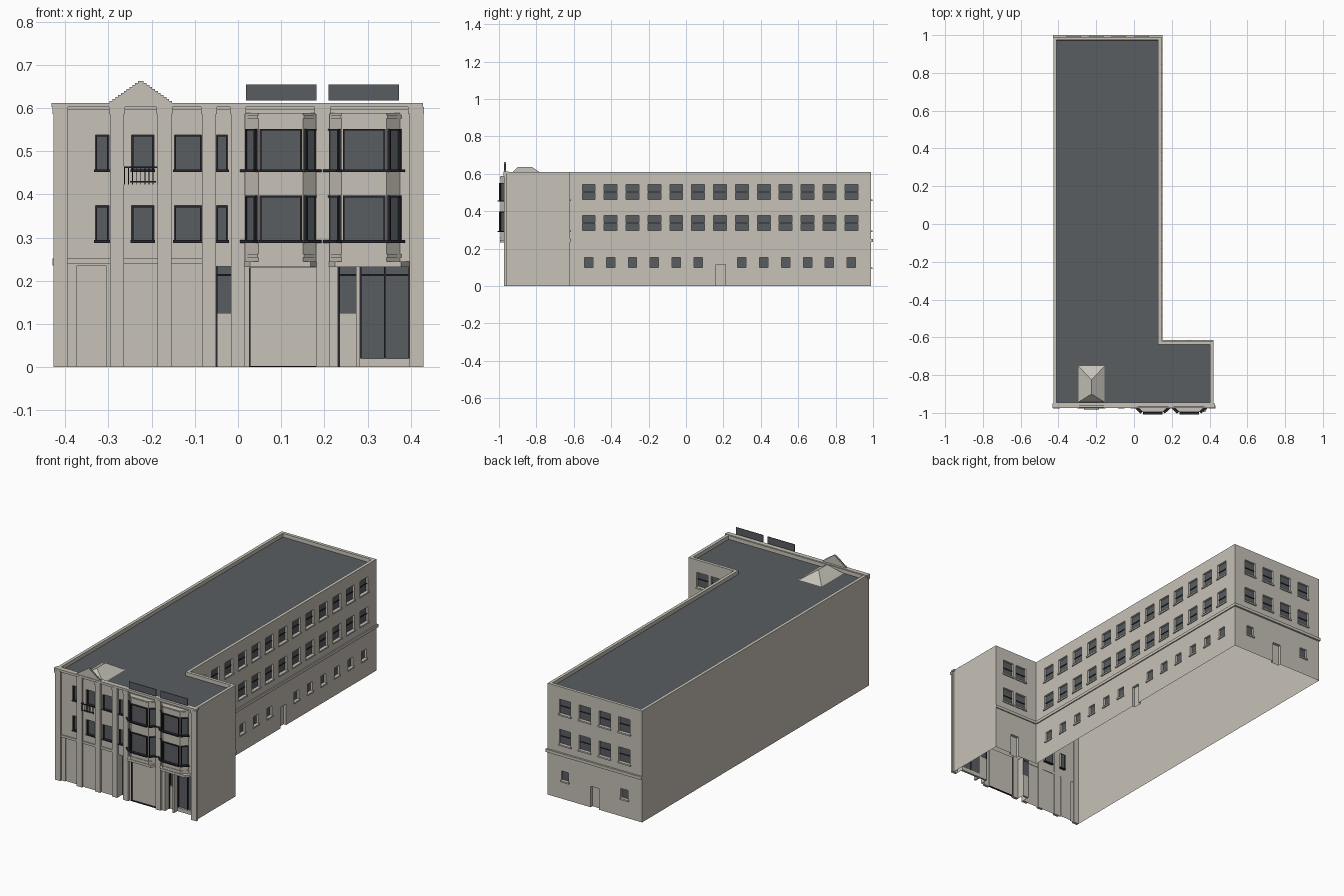
import bpy, bmesh
from mathutils import Matrix, Vector

if "Cube" in bpy.data.objects:
    bpy.data.objects.remove(bpy.data.objects["Cube"])


def material(name, rgb):
    m = bpy.data.materials.new(name)
    m.use_nodes = True
    m.diffuse_color = (*rgb, 1)
    m.node_tree.nodes["Principled BSDF"].inputs["Base Color"].default_value = (*rgb, 1)
    return m


MATS = [material("pale_stone", (0.57, 0.54, 0.48)),
        material("slate_glass", (0.10, 0.11, 0.12)),
        material("charcoal_frame", (0.02, 0.02, 0.028))]
STONE, SLATE, DARK = range(3)


def finish(bm, name):
    mesh = bpy.data.meshes.new(name)
    bm.to_mesh(mesh)
    bm.free()
    for m in MATS:
        mesh.materials.append(m)
    ob = bpy.data.objects.new(name, mesh)
    bpy.context.collection.objects.link(ob)
    return ob


class Wall:
    """A vertical plane; u runs along it, d points outward."""

    def __init__(self, origin, along):
        self.o = Vector((*origin, 0))
        self.t = Vector((*along, 0)).normalized()
        self.n = Vector((self.t.y, -self.t.x, 0))

    def slab(self, bm, u0, u1, z0, z1, d0, d1, mat=STONE, inner=None):
        c = self.o + self.t * (u0 + u1) / 2 + self.n * (d0 + d1) / 2
        c.z = (z0 + z1) / 2
        rot = Matrix((self.n, self.t, (0, 0, 1))).transposed().to_4x4()
        mtx = Matrix.Translation(c) @ rot @ Matrix.Diagonal((d1 - d0, u1 - u0, z1 - z0, 1))
        verts = bmesh.ops.create_cube(bm, size=1, matrix=mtx)["verts"]
        for f in {f for v in verts for f in v.link_faces}:
            f.normal_update()
            f.material_index = mat
            if inner is not None and f.normal.dot(self.n) < -0.9:
                f.material_index = inner


def prism(bm, pts, z0, z1):
    low = [bm.verts.new((x, y, z0)) for x, y in pts]
    high = [bm.verts.new((x, y, z1)) for x, y in pts]
    n = len(pts)
    for i in range(n):
        j = (i + 1) % n
        bm.faces.new((low[i], low[j], high[j], high[i]))
    bm.faces.new(low[::-1])
    return bm.faces.new(high)


TOP, FRONT_Y = 0.61, -0.962
front = Wall((0, FRONT_Y), (1, 0))
side = Wall((0.145, 0), (0, 1))
back = Wall((0, 0.99), (-1, 0))
notch = Wall((0, -0.62), (-1, 0))

# L-shaped shell with a sunken roof
bm = bmesh.new()
roof = prism(bm, [(-0.427, FRONT_Y), (0.42, FRONT_Y), (0.42, -0.62), (0.145, -0.62),
                  (0.145, 0.99), (-0.427, 0.99)], 0, TOP)
bm.normal_update()
bmesh.ops.inset_region(bm, faces=[roof], thickness=0.017, use_even_offset=True)
bmesh.ops.inset_region(bm, faces=[roof], thickness=0.0005, depth=-0.02, use_even_offset=True)
roof.material_index = SLATE
body = finish(bm, "building_shell")

cuts, trim, frames = bmesh.new(), bmesh.new(), bmesh.new()


def sash(wall, u, z0, z1, w):
    """Recessed plain window with sill and meeting rail."""
    a, b = u - w / 2, u + w / 2
    wall.slab(cuts, a, b, z0, z1, -0.012, 0.02, inner=SLATE)
    wall.slab(trim, a - 0.004, b + 0.004, z0 - 0.008, z0, -0.004, 0.006)
    if w > 0.05:
        m = (z0 + z1) / 2
        wall.slab(frames, a, b, m - 0.002, m + 0.002, -0.0125, -0.008, DARK)


def doorway(wall, u):
    wall.slab(cuts, u - 0.025, u + 0.025, -0.02, 0.115, -0.015, 0.02)


def glazed(wall, u0, u1, z0, z1, d):
    """Dark frame around a pane, with a dark sill."""
    t = 0.004
    for a, b in ((u0, u0 + t), (u1 - t, u1)):
        wall.slab(frames, a, b, z0, z1, d, d + 0.007, DARK)
    wall.slab(frames, u0, u1, z1 - t, z1, d, d + 0.007, DARK)
    wall.slab(frames, u0 - 0.003, u1 + 0.003, z0 - 0.001, z0 + 0.005, d, d + 0.016, DARK)


# Plain windows and doors on the side, rear and notch walls
FLOORS = ((0.297, 0.377), (0.462, 0.542))
for i in range(13):
    u = -0.52 + 0.117 * i
    for z0, z1 in FLOORS:
        sash(side, u, z0, z1, 0.069)
    if i != 6:
        sash(side, u, 0.1, 0.152, 0.045)
doorway(side, 0.185)
for z0, z1 in FLOORS:
    for x in (0.04, -0.08, -0.2, -0.32):
        sash(back, -x, z0, z1, 0.069)
    for x in (0.25, 0.335):
        sash(notch, -x, z0, z1, 0.068)
for x in (0.04, -0.32):
    sash(back, -x, 0.1, 0.152, 0.045)
doorway(back, 0.14)
doorway(notch, -0.29)

# String courses
side.slab(trim, -0.62, 0.99, 0.236, 0.252, -0.002, 0.006)
back.slab(trim, -0.151, 0.43, 0.236, 0.252, -0.002, 0.01)
notch.slab(trim, -0.42, -0.145, 0.236, 0.252, -0.002, 0.006)
front.slab(trim, -0.427, -0.052, 0.239, 0.252, -0.002, 0.006)

# Front windows on the left half
for z0, z1 in ((0.289, 0.374), (0.453, 0.538)):
    for a, b in ((-0.33, -0.299), (-0.246, -0.195), (-0.147, -0.084), (-0.05, -0.024)):
        front.slab(cuts, a, b, z0, z1, -0.012, 0.02, inner=SLATE)
        glazed(front, a, b, z0, z1, -0.0125)

# Ground floor recesses: side door, shutter and glazed entries
front.slab(cuts, -0.373, -0.306, -0.02, 0.236, -0.006, 0.02)
front.slab(cuts, 0.028, 0.181, -0.02, 0.231, -0.008, 0.02)
for a, b in ((-0.051, -0.016), (0.232, 0.398)):
    front.slab(cuts, a, b, -0.02, 0.233, -0.045, 0.02, inner=SLATE)
    front.slab(frames, a, b, 0.211, 0.216, -0.046, -0.038, DARK)
for a, b in ((-0.047, -0.016), (0.236, 0.274)):
    front.slab(trim, a, b, 0, 0.125, -0.046, -0.036)
    front.slab(frames, a - 0.004, a, 0, 0.233, -0.046, -0.034, DARK)
front.slab(trim, 0.273, 0.283, 0, 0.233, -0.046, -0.004)
front.slab(trim, 0.283, 0.398, 0, 0.02, -0.046, -0.034)
for x in (0.283, 0.338, 0.395):
    front.slab(frames, x, x + 0.003, 0.02, 0.233, -0.046, -0.036, DARK)
front.slab(frames, 0.026, 0.029, 0, 0.231, -0.008, 0.002, DARK)
front.slab(frames, 0.028, 0.181, 0, 0.003, -0.009, 0.001, DARK)

# Carve all openings, then open the underside
cutter = finish(cuts, "opening_cutter")
mod = body.modifiers.new("openings", "BOOLEAN")
mod.operation, mod.solver, mod.object = "DIFFERENCE", "EXACT", cutter
bpy.context.view_layer.objects.active = body
bpy.ops.object.modifier_apply(modifier=mod.name)
bpy.data.objects.remove(cutter)
bm = bmesh.new()
bm.from_mesh(body.data)
under = [f for f in bm.faces if f.normal.z < -0.9 and f.calc_center_median().z < 0.001]
bmesh.ops.delete(bm, geom=under, context="FACES")
bm.to_mesh(body.data)
bm.free()

# Pilasters with capitals, and the cornice
bm = bmesh.new()
for x in (-0.411, -0.28, -0.17, -0.067, 0, 0.196, 0.413):
    front.slab(bm, x - 0.016, x + 0.016, 0, 0.588, -0.004, 0.011)
    front.slab(bm, x - 0.019, x + 0.018, 0.586, 0.602, -0.002, 0.014)
finish(bm, "pilasters")
bm = bmesh.new()
front.slab(bm, -0.428, 0.424, 0.596, 0.603, -0.002, 0.008)
front.slab(bm, -0.432, 0.428, 0.602, 0.612, -0.012, 0.013)
finish(bm, "front_cornice")

# Stepped gable
bm = bmesh.new()
for i in range(11):
    h = 0.072 * (1 - i / 11)
    z = 0.611 + 0.0047 * i
    front.slab(bm, -0.225 - h, -0.225 + h, z, z + 0.0047, 0, 0.01)
finish(bm, "stepped_gable")

# Hipped roof lantern
bm = bmesh.new()
b = [bm.verts.new((x, y, 0.588)) for x, y in
     ((-0.297, -0.945), (-0.153, -0.945), (-0.153, -0.75), (-0.297, -0.75))]
r0, r1 = (bm.verts.new((-0.225, y, 0.637)) for y in (-0.9, -0.825))
for f in ((b[0], b[1], r0), (b[1], b[2], r1, r0), (b[2], b[3], r1), (b[3], b[0], r0, r1)):
    bm.faces.new(f)
finish(bm, "roof_lantern")

# Two-storey bays with three-sided glazing and base ledges
bays, panes = bmesh.new(), bmesh.new()
for cx, l0, l1 in ((0.099, 0.008, 0.188), (0.292, 0.204, 0.397)):
    pts = [(cx - 0.083, FRONT_Y), (cx - 0.052, -0.992), (cx + 0.052, -0.992), (cx + 0.083, FRONT_Y)]
    prism(bays, pts, 0.245, 0.588)
    prism(bays, [(l0, FRONT_Y), (l0 + 0.02, -0.995), (l1 - 0.02, -0.995), (l1, FRONT_Y)], 0.232, 0.245)
    for p, q in zip(pts, pts[1:]):
        p, q = Vector(p), Vector(q)
        face, length = Wall(p, q - p), (q - p).length
        for z0, z1 in ((0.289, 0.397), (0.453, 0.552)):
            face.slab(panes, 0.003, length - 0.003, z0, z1, -0.001, 0.001, SLATE)
            glazed(face, 0.003, length - 0.003, z0, z1, -0.008 + 0.009)
    for z in (0.258, 0.58):
        prism(bays, [(cx - 0.086, FRONT_Y), (cx - 0.054, -0.995), (cx + 0.054, -0.995),
                     (cx + 0.086, FRONT_Y)], z - 0.004, z + 0.004)
finish(bays, "bay_windows")
finish(panes, "bay_panes")

# Balcony railing
bm = bmesh.new()
front.slab(bm, -0.264, -0.186, 0.461, 0.465, 0.016, 0.02, DARK)
front.slab(bm, -0.25, -0.19, 0.428, 0.431, 0.016, 0.02, DARK)
for i in range(9):
    x = -0.263 + 0.0095 * i
    front.slab(bm, x - 0.001, x + 0.001, 0.423, 0.463, 0.017, 0.019, DARK)
for x in (-0.264, -0.188):
    front.slab(bm, x, x + 0.002, 0.461, 0.465, 0, 0.018, DARK)
finish(bm, "balcony_railing")

# Boards above the parapet
bm = bmesh.new()
for x in (0.018, 0.209):
    front.slab(bm, x, x + 0.164, 0.617, 0.655, 0.004, 0.008, SLATE)
finish(bm, "parapet_boards")

finish(trim, "stone_trim")
finish(frames, "window_frames")
